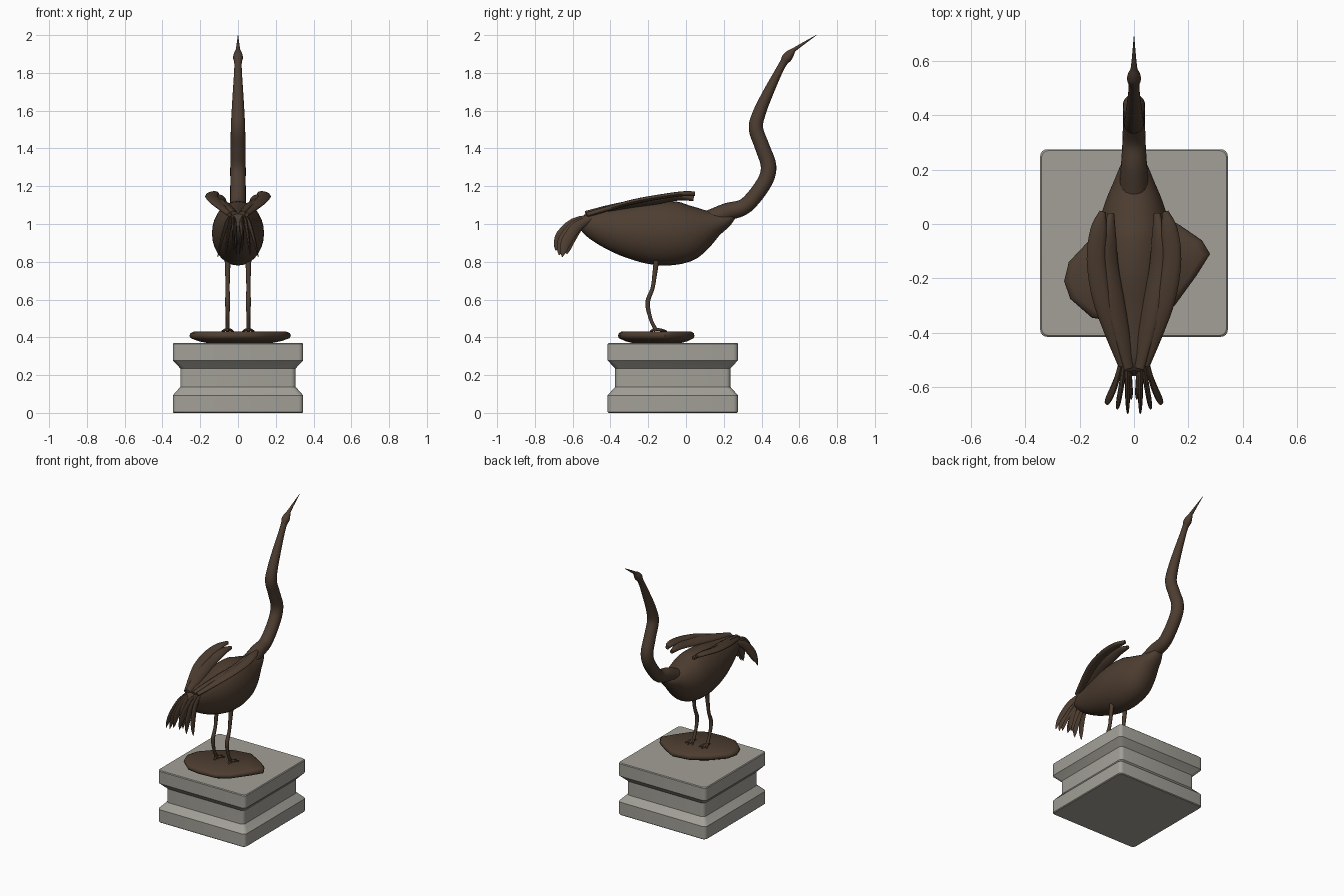
import bpy, bmesh, math
from mathutils import Vector, Matrix

cube = bpy.data.objects.get("Cube")
if cube:
    bpy.data.objects.remove(cube, do_unlink=True)


def material(name, color, rough):
    m = bpy.data.materials.new(name)
    m.use_nodes = True
    m.diffuse_color = color
    bsdf = m.node_tree.nodes["Principled BSDF"]
    bsdf.inputs["Base Color"].default_value = color
    bsdf.inputs["Roughness"].default_value = rough
    return m


BRONZE = material("dark_bronze", (0.075, 0.047, 0.030, 1), 0.5)
STONE = material("grey_stone", (0.36, 0.35, 0.31, 1), 0.8)


def loft(name, rings, mat, angle=40):
    """Skin a list of equal-length rings and cap both ends."""
    bm = bmesh.new()
    loops = [[bm.verts.new(p) for p in ring] for ring in rings]
    n = len(loops[0])
    for a, b in zip(loops, loops[1:]):
        for i in range(n):
            j = (i + 1) % n
            bm.faces.new((a[i], a[j], b[j], b[i]))
    bm.faces.new(loops[0])
    bm.faces.new(loops[-1])
    bmesh.ops.recalc_face_normals(bm, faces=bm.faces)
    me = bpy.data.meshes.new(name)
    bm.to_mesh(me)
    bm.free()
    me.materials.append(mat)
    ob = bpy.data.objects.new(name, me)
    bpy.context.collection.objects.link(ob)
    bpy.ops.object.select_all(action='DESELECT')
    bpy.context.view_layer.objects.active = ob
    ob.select_set(True)
    bpy.ops.object.shade_smooth_by_angle(angle=math.radians(angle))
    return ob


def resample(stations, steps):
    """Catmull-Rom interpolation through the stations."""
    s = [Vector(p) for p in stations]
    s = [2 * s[0] - s[1]] + s + [2 * s[-1] - s[-2]]
    out = []
    for a, b, c, d in zip(s, s[1:], s[2:], s[3:]):
        for k in range(steps):
            t = k / steps
            out.append(0.5 * (2 * b + (c - a) * t + (2 * a - 5 * b + 4 * c - d) * t ** 2
                              + (3 * b - a - 3 * c + d) * t ** 3))
    return out + [s[-2]]


def sweep(name, stations, sides=16, steps=4, roll=0):
    """Elliptical sweep; stations are (x, y, z, half width, half height)."""
    pts = resample(stations, steps)
    pos = [Vector(p[:3]) for p in pts]
    rings = []
    for i, p in enumerate(pts):
        t = (pos[min(i + 1, len(pos) - 1)] - pos[max(i - 1, 0)]).normalized()
        side = Vector((1, 0, 0))
        side = (side - t * side.dot(t)).normalized()
        side = Matrix.Rotation(math.radians(roll), 3, t) @ side
        up = t.cross(side)
        w, h = max(p[3], 0.001), max(p[4], 0.001)
        rings.append([pos[i] + side * w * math.cos(a) + up * h * math.sin(a)
                      for a in (math.tau * k / sides for k in range(sides))])
    return loft(name, rings, BRONZE, 60)


# Stone pedestal: rounded square swept up a moulded profile
def rounded_square(half, z, r=0.025, cy=-0.07):
    ring = []
    for q in range(4):
        corner = Matrix.Rotation(q * math.pi / 2, 3, 'Z')
        for k in range(5):
            a = k * math.pi / 8
            p = corner @ Vector((half - r + r * math.cos(a), half - r + r * math.sin(a), z))
            ring.append(p + Vector((0, cy, 0)))
    return ring


profile = [(0.34, 0), (0.345, 0.005), (0.345, 0.093), (0.305, 0.138), (0.305, 0.235),
           (0.345, 0.278), (0.345, 0.365), (0.34, 0.37)]
loft("pedestal", [rounded_square(h, z) for h, z in profile], STONE, 30)

# Irregular ground slab under the feet
outline = [(0.28, -0.11), (0.25, -0.06), (0.17, -0.005), (0.08, 0.045), (-0.04, 0.025),
           (-0.15, -0.045), (-0.24, -0.14), (-0.257, -0.21), (-0.235, -0.275),
           (-0.155, -0.345), (-0.06, -0.36), (0.07, -0.35), (0.15, -0.30), (0.23, -0.19)]
layers = [(0.62, 0.369), (0.82, 0.38), (0.98, 0.396), (1, 0.408), (0.98, 0.422), (0.90, 0.432)]
loft("ground_slab", [[(x * s, (y + 0.15) * s - 0.15, z) for x, y in outline]
                     for s, z in layers], BRONZE, 50)

# Body: (y, top, bottom, half width)
sections = [(-0.55, 1.05, 0.97, 0.045), (-0.5, 1.07, 0.925, 0.062), (-0.4, 1.085, 0.865, 0.09),
            (-0.3, 1.10, 0.82, 0.116), (-0.2, 1.117, 0.79, 0.133), (-0.1, 1.122, 0.78, 0.138),
            (0, 1.115, 0.80, 0.129), (0.08, 1.095, 0.86, 0.106), (0.15, 1.07, 0.93, 0.077),
            (0.21, 1.06, 0.98, 0.052), (0.25, 1.06, 1.025, 0.03)]
sweep("body", [(0, y, (a + b) / 2, w, (a - b) / 2) for y, a, b, w in sections], 28, 3)

# S-shaped neck ending in the head: (y, z, radius)
path = [(0.13, 1.02, 0.055), (0.217, 1.063, 0.048), (0.317, 1.098, 0.042),
        (0.412, 1.215, 0.041), (0.437, 1.305, 0.041), (0.404, 1.407, 0.039),
        (0.37, 1.508, 0.038), (0.39, 1.593, 0.034), (0.434, 1.693, 0.028),
        (0.487, 1.80, 0.021), (0.516, 1.853, 0.020), (0.534, 1.88, 0.026),
        (0.553, 1.903, 0.021), (0.57, 1.922, 0.011)]
sweep("neck_and_head", [(0, y, z, r, r) for y, z, r in path], 20, 5)
sweep("beak", [(0, 0.55, 1.908, 0.015, 0.013), (0, 0.61, 1.948, 0.008, 0.008),
               (0, 0.69, 2.0, 0.001, 0.001)], 10, 3)

# Wing strips: (x, y, z, half width)
outer = [(0.115, 0.046, 1.16, 0.012), (0.13, -0.02, 1.16, 0.03), (0.14, -0.13, 1.145, 0.034),
         (0.12, -0.27, 1.12, 0.034), (0.08, -0.4, 1.085, 0.028), (0.04, -0.52, 1.05, 0.018)]
inner = [(0.085, 0.04, 1.135, 0.012), (0.09, -0.05, 1.14, 0.028), (0.085, -0.16, 1.122, 0.032),
         (0.065, -0.29, 1.105, 0.035), (0.04, -0.42, 1.08, 0.03), (0.02, -0.53, 1.055, 0.02)]

# Tail feather tips: (x, y, z, blade half width)
tips = [(0.107, -0.655, 0.825, 0.028), (0.065, -0.672, 0.835, 0.032),
        (0.023, -0.69, 0.86, 0.034), (0.008, -0.63, 0.84, 0.03)]

for s, label in ((1, "left"), (-1, "right")):
    for part, strip, tilt in (("outer", outer, 0), ("inner", inner, 28)):
        sweep(f"{label}_{part}_wing", [(s * x, y, z, w, 0.013) for x, y, z, w in strip],
              12, 4, s * tilt)

    for i, (x, y, z, w) in enumerate(tips):
        root = Vector((0.02 + x * 0.2, -0.49, 1.035))
        tip = Vector((x, y, z))
        blade = []
        for f, wide, thick in ((0, 0.5, 0.01), (0.35, 0.95, 0.01), (0.7, 1, 0.008),
                               (0.9, 0.6, 0.005), (1, 0.05, 0.001)):
            p = root.lerp(tip, f)
            arch = 0.12 * f * (1 - f)
            blade.append((s * p.x, p.y - arch, p.z + arch, w * wide, thick))
        sweep(f"{label}_tail_feather_{i + 1}", blade, 8, 3, 90)

    # Leg with a backward-bent joint, then the toes
    leg = [(-0.155, 0.82, 0.016), (-0.165, 0.74, 0.013), (-0.177, 0.66, 0.011),
           (-0.203, 0.585, 0.013), (-0.188, 0.50, 0.010), (-0.158, 0.435, 0.011)]
    sweep(f"{label}_leg", [(s * 0.055, y, z, r, r) for y, z, r in leg], 10, 4)
    for i, (dx, dy) in enumerate(((-0.03, 0.05), (0, 0.06), (0.03, 0.05), (0, -0.03))):
        sweep(f"{label}_toe_{i + 1}",
              [(s * 0.055, -0.16, 0.442, 0.009, 0.009),
               (s * (0.055 + dx * 0.5), -0.16 + dy * 0.5, 0.439, 0.008, 0.007),
               (s * (0.055 + dx), -0.16 + dy, 0.432, 0.003, 0.003)], 8, 2)
